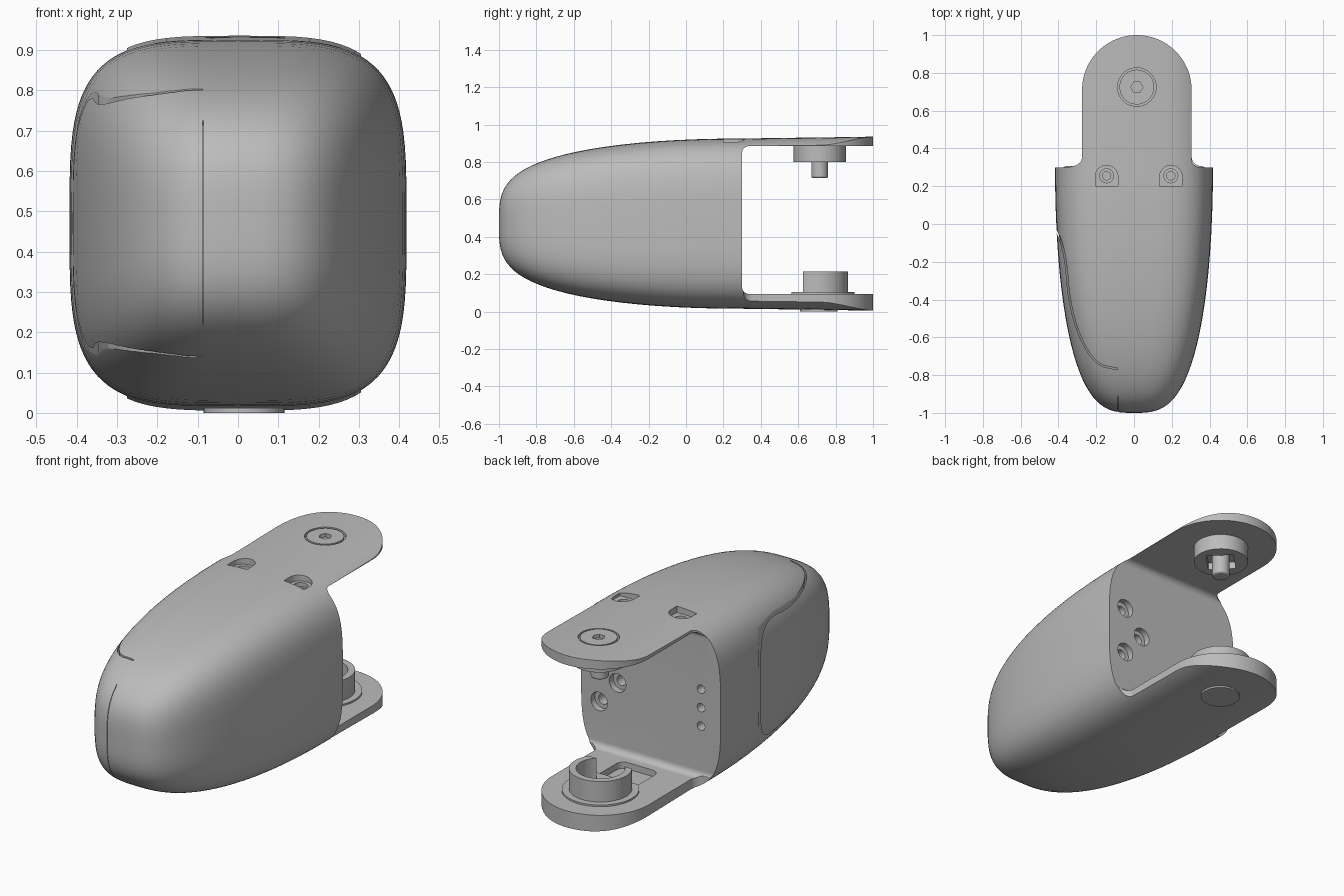
import bpy, bmesh, math
from mathutils import Vector

if "Cube" in bpy.data.objects:
    bpy.data.objects.remove(bpy.data.objects["Cube"], do_unlink=True)

GREY = bpy.data.materials.new("satin_grey")
GREY.use_nodes = True
GREY.diffuse_color = (0.5, 0.5, 0.5, 1)
GREY.node_tree.nodes["Principled BSDF"].inputs["Base Color"].default_value = (0.5, 0.5, 0.5, 1)

ZC = 0.4705            # mid height
BACK = 0.3             # rear wall of the body
CX, CY = 0.015, 0.71   # pivot axis


def finish_mesh(name, bm):
    bmesh.ops.recalc_face_normals(bm, faces=bm.faces)
    me = bpy.data.meshes.new(name)
    bm.to_mesh(me)
    bm.free()
    me.materials.append(GREY)
    ob = bpy.data.objects.new(name, me)
    bpy.context.collection.objects.link(ob)
    return ob


def prism(name, pts, lo, hi, axis="z"):
    """Extrude a 2D outline along z (x,y), x (y,z) or y (x,z)."""
    place = {"z": lambda a, b, c: (a, b, c),
             "x": lambda a, b, c: (c, a, b),
             "y": lambda a, b, c: (a, c, b)}[axis]
    bm = bmesh.new()
    ends = [[bm.verts.new(place(a, b, c)) for a, b in pts] for c in (lo, hi)]
    n = len(pts)
    bm.faces.new(ends[0])
    bm.faces.new(ends[1])
    for i in range(n):
        j = (i + 1) % n
        bm.faces.new((ends[0][i], ends[0][j], ends[1][j], ends[1][i]))
    return finish_mesh(name, bm)


def arc(cx, cy, r, a0, a1, n=12):
    return [(cx + r * math.cos(math.radians(a0 + (a1 - a0) * i / n)),
             cy + r * math.sin(math.radians(a0 + (a1 - a0) * i / n))) for i in range(n + 1)]


def disc(name, cx, cy, r, lo, hi, axis="z", n=48):
    return prism(name, arc(cx, cy, r, 0, 360, n)[:-1], lo, hi, axis)


def box(name, x0, x1, y0, y1, z0, z1):
    return prism(name, [(x0, y0), (x1, y0), (x1, y1), (x0, y1)], z0, z1)


def boolean(ob, other, op="DIFFERENCE"):
    mod = ob.modifiers.new("cut", "BOOLEAN")
    mod.operation, mod.solver, mod.object = op, "EXACT", other
    bpy.context.view_layer.objects.active = ob
    bpy.ops.object.modifier_apply(modifier=mod.name)
    bpy.data.objects.remove(other, do_unlink=True)
    return ob


def loft(name, inset=0.0):
    """Blunt rounded-square nose running back into constant sections."""
    rings = []
    for k in range(27):                       # nose, dense near the tip
        u = 1 - max(k / 26, 0.04) ** 2.6
        taper = max(1 - u ** 2.1, 0)
        rings.append((BACK - (1.3 - inset) * u, 0.418 * taper ** (1 / 3.1),
                      0.455 * taper ** (1 / 3.5), 3.8 - 0.8 * u ** 3))
    rings += [(BACK + 0.75 * t, 0.418, 0.455 + 0.0108 * t, 3.8) for t in (0.33, 0.67, 1)]
    bm = bmesh.new()
    prev, n = None, 96
    for y, w, h, e in rings:
        w, h = max(w - inset, 0.02), max(h - inset, 0.02)
        ring = []
        for i in range(n):
            c, s = math.cos(2 * math.pi * i / n), math.sin(2 * math.pi * i / n)
            ring.append(bm.verts.new((
                w * math.copysign(abs(c) ** (2 / e), c), y,
                ZC + h * math.copysign(abs(s) ** (2 / e), s))))
        if prev:
            for i in range(n):
                j = (i + 1) % n
                bm.faces.new((prev[i], prev[j], ring[j], ring[i]))
        else:
            bm.faces.new(ring)
        prev = ring
    bm.faces.new(prev)
    return finish_mesh(name, bm)


# Body shell, trimmed to a plan outline with a rounded tongue
body = loft("body")
R, F = 0.29, 0.05
outline = [(-0.6, -1.2), (0.6, -1.2), (0.6, BACK + 0.007)]
outline += arc(CX + R + F, BACK + 0.007 + F, F, 270, 180, 8)
outline += arc(CX, CY, R, 0, 180, 48)
outline += arc(CX - R - F, BACK + 0.007 + F, F, 0, -90, 8)
outline += [(-0.6, BACK + 0.007)]
boolean(body, prism("plan_cutter", outline, -0.2, 1.2), "INTERSECT")

# Open fork between the two tongues
r = 0.035
fork = [(1.3, 0.095)] + arc(BACK + r, 0.095 + r, r, 270, 180, 8)
fork += arc(BACK + r, 0.885 - r, r, 180, 90, 8) + [(1.3, 0.885)]
boolean(body, prism("fork_cutter", fork, -0.7, 0.7, "x"))

# Shallow panel groove and nose seam, kept to the skin by an inner core
path = [Vector(p) for p in ((-0.45, 0.02), (-0.395, -0.06), (-0.36, -0.19), (-0.345, -0.4),
                            (-0.29, -0.6), (-0.2, -0.745), (-0.087, -0.768))]
for _ in range(2):
    cut = [path[0]]
    for a, b in zip(path, path[1:]):
        cut += [a.lerp(b, 0.25), a.lerp(b, 0.75)]
    path = cut + [path[-1]]
sides = ([], [])
for i, p in enumerate(path):
    d = (path[min(i + 1, len(path) - 1)] - path[max(i - 1, 0)]).normalized()
    off = Vector((-d.y, d.x)) * 0.004
    sides[0].append(tuple(p + off))
    sides[1].append(tuple(p - off))
groove = prism("groove_cutter", sides[0] + sides[1][::-1], -0.1, 1.1)
boolean(body, boolean(groove, loft("groove_core", 0.012)))
seam = box("seam_cutter", -0.0885, -0.0855, -1.1, -0.91, -0.1, 1.1)
boolean(body, boolean(seam, loft("seam_core", 0.006)))

# Arched screw pockets on the top
for x in (-0.145, 0.195):
    arch = [(x - 0.06, 0.2), (x + 0.06, 0.2)] + arc(x, 0.25, 0.06, 0, 180, 16)
    boolean(body, prism("pocket_cutter", arch, 0.89, 1.1))
    boolean(body, disc("bore_cutter", x, 0.255, 0.037, 0.87, 1.1, n=32))
    boolean(body, disc("hole_cutter", x, 0.255, 0.022, 0.83, 1.1, n=24))

# Holes in the rear wall
for dz in (-0.1, 0, 0.1):
    boolean(body, disc("small_hole_cutter", -0.3, ZC + dz, 0.023, 0.2, 0.4, "y", 24))
for x, dz in ((0.31, 0.13), (0.2, 0), (0.31, -0.13)):
    boolean(body, disc("bore_cutter", x, ZC + dz, 0.05, 0.265, 0.4, "y", 32))
    boolean(body, disc("hole_cutter", x, ZC + dz, 0.028, 0.18, 0.4, "y", 24))

# Cable pocket in the lower tongue and seat for the top screw
W = 0.115
pocket = arc(CX, CY, W, 0, 180, 24)
pocket += arc(CX - W + 0.04, 0.41, 0.04, 180, 270, 6) + arc(CX + W - 0.04, 0.41, 0.04, 270, 360, 6)
boolean(body, prism("cable_cutter", pocket, 0.06, 0.3))
boolean(body, disc("seat_cutter", CX, CY + 0.015, 0.102, 0.91, 1.1))

# Top pivot screw with hex socket
screw = disc("top_screw", CX, CY + 0.015, 0.092, 0.9, 0.931)
boolean(screw, disc("hex_cutter", CX, CY + 0.015, 0.032, 0.912, 1, n=6))

# Upper boss with a square recess and a pin
boss = disc("upper_boss", CX, CY + 0.005, 0.14, 0.8, 0.9)
boolean(boss, disc("recess_cutter", CX, CY + 0.005, 0.1, 0.7, 0.84, n=4))
pin = disc("pivot_pin", CX, CY + 0.005, 0.045, 0.715, 0.86, n=32)
bev = pin.modifiers.new("tip_bevel", "BEVEL")
bev.width, bev.segments = 0.008, 2

# Lower bearing ring and its flange, both open towards the body
for name, rad, top, front in (("lower_ring", 0.155, 0.215, 0.625), ("lower_flange", 0.19, 0.104, 0.565)):
    ring = disc(name, CX, CY, rad, 0.085, top, n=64)
    boolean(ring, disc("ring_bore", CX, CY, 0.12, 0, 0.5))
    boolean(ring, box("ring_opening", -0.5, 0.5, 0.2, front, 0, 0.5))

# Cap under the lower tongue
disc("lower_cap", CX, CY, 0.1, 0, 0.03)

# Smooth shading with crisp edges
for ob in bpy.context.collection.objects:
    if ob.type == "MESH" and GREY.name in ob.data.materials:
        bpy.ops.object.select_all(action="DESELECT")
        ob.select_set(True)
        bpy.context.view_layer.objects.active = ob
        bpy.ops.object.shade_smooth_by_angle(angle=math.radians(30))
